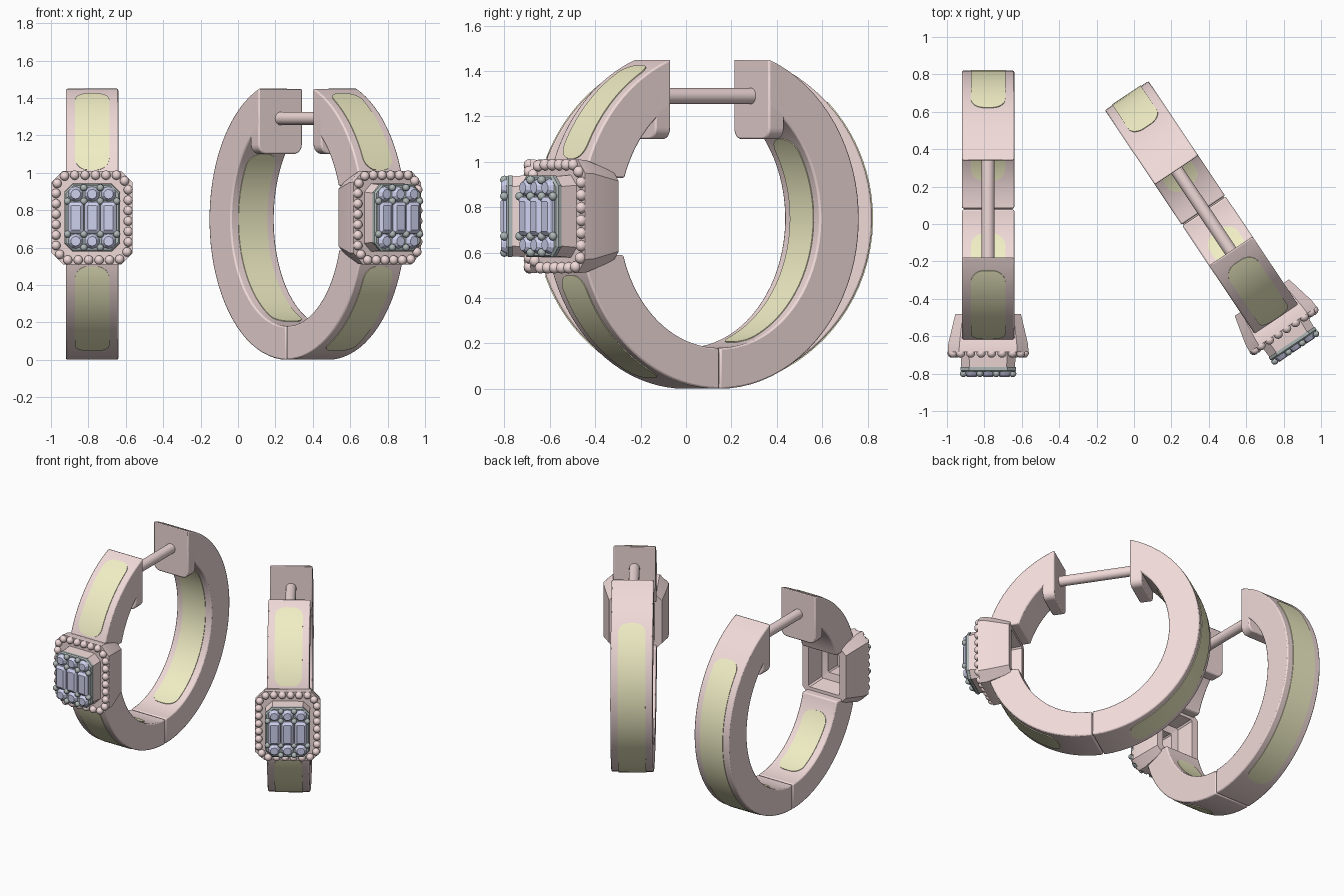
import bpy, bmesh
from math import sin, cos, pi, acos, sqrt, radians
from mathutils import Matrix, Vector

if "Cube" in bpy.data.objects:
    bpy.data.objects.remove(bpy.data.objects["Cube"])

def material(name, rgb):
    m = bpy.data.materials.new(name)
    m.diffuse_color = (*rgb, 1)
    m.use_nodes = True
    m.node_tree.nodes["Principled BSDF"].inputs["Base Color"].default_value = m.diffuse_color
    return m

ROSE = material("rose_metal", (0.87, 0.70, 0.69))
INLAY = material("yellow_inlay", (0.88, 0.86, 0.56))
GEM = material("pale_gem", (0.62, 0.64, 0.86))
GREY = material("grey_metal", (0.42, 0.47, 0.47))

# the two earrings: same meshes, second one turned about z
PLACES = {"left": Matrix.Translation((-0.78, 0, 0)),
          "right": Matrix.Translation((0.417, 0.005, 0)) @ Matrix.Rotation(radians(33.8), 4, 'Z')}
CY, CZ = 0.08, 0.75            # ring centre
OUT, INN = (0.74, 0.75), (0.53, 0.57)   # outer and inner radii
HW = 0.14                      # half band width
ZH = 0.76                      # height of the gem head


def add(name, bm, mat, bevel=0, angle=30):
    bmesh.ops.recalc_face_normals(bm, faces=bm.faces)
    me = bpy.data.meshes.new(name)
    bm.to_mesh(me)
    bm.free()
    me.materials.append(mat)
    me.shade_smooth()
    me.set_sharp_from_angle(angle=radians(angle))
    for side, mx in PLACES.items():
        ob = bpy.data.objects.new(f"{side}_{name}", me)
        bpy.context.collection.objects.link(ob)
        ob.matrix_world = mx
        if bevel:
            b = ob.modifiers.new("bevel", 'BEVEL')
            b.width, b.segments = bevel, 2
            b.limit_method, b.angle_limit = 'ANGLE', radians(50)


def loft(bm, loops):
    rows = [[bm.verts.new(p) for p in lp] for lp in loops]
    n = len(rows[0])
    for a, b in zip(rows, rows[1:]):
        for i in range(n):
            j = (i + 1) % n
            bm.faces.new((a[i], a[j], b[j], b[i]))
    bm.faces.new(rows[0][::-1])
    bm.faces.new(rows[-1])


def on_ring(t, radii, off=0):
    return CY - (radii[0] + off) * cos(t), CZ + (radii[1] + off) * sin(t)


def octagon(y, hx, hz, c, x=0, z=0):
    pts = [(hx, hz - c), (hx - c, hz), (c - hx, hz), (-hx, hz - c),
           (-hx, c - hz), (c - hx, -hz), (hx - c, -hz), (hx, c - hz)]
    return [(x + px, y, ZH + z + pz) for px, pz in pts]


# ring arcs, with separate end angles on outer and inner curve
def arc(name, o0, o1, i0, i1, n):
    bm = bmesh.new()
    loops = []
    for k in range(n + 1):
        u = k / n
        yo, zo = on_ring(o0 + (o1 - o0) * u, OUT)
        yi, zi = on_ring(i0 + (i1 - i0) * u, INN)
        loops.append([(-HW, yo, zo), (HW, yo, zo), (HW, yi, zi), (-HW, yi, zi)])
    loft(bm, loops)
    add(name, bm, ROSE, 0.008)

to, ti = acos(0.26 / OUT[0]), acos(0.26 / INN[0])
arc("ring_front_upper", 0.24, to, 0.32, ti, 14)
arc("ring_front_lower", -0.215, -pi / 2 + 0.004, -0.285, -pi / 2 + 0.006, 20)
arc("ring_back", pi - to, 1.5 * pi - 0.004, pi - ti, 1.5 * pi - 0.006, 36)

# hinge pin at the bottom
def rod(bm, a, b, r, seg=20):
    a, b = Vector(a), Vector(b)
    mx = Matrix.Translation((a + b) / 2) @ (b - a).to_track_quat('Z', 'Y').to_matrix().to_4x4()
    bmesh.ops.create_cone(bm, cap_ends=True, segments=seg, radius1=r, radius2=r,
                          depth=(b - a).length, matrix=mx)

bm = bmesh.new()
rod(bm, (-HW + 0.01, CY, 0.09), (HW - 0.01, CY, 0.09), 0.07)
add("hinge_pin", bm, ROSE)

# closing post
bm = bmesh.new()
rod(bm, (0, -0.24, 1.29), (0, 0.40, 1.29), 0.035)
add("closing_post", bm, ROSE)

# hanging clasp tabs with rounded lower corners
for name, y0, y1 in (("front_clasp_tab", -0.262, -0.18), ("back_clasp_tab", 0.34, 0.422)):
    r, prof = 0.05, [(-HW, 1.39), (HW, 1.39)]
    for cx, a0 in ((HW - r, 0), (r - HW, -pi / 2)):
        prof += [(cx + r * cos(a0 - k * pi / 10), 1.10 + r + r * sin(a0 - k * pi / 10)) for k in range(6)]
    bm = bmesh.new()
    loft(bm, [[(x, y, z) for x, z in prof] for y in (y0, y1)])
    add(name, bm, ROSE, 0.008)


# yellow inlay strips with rounded ends
def inlay(name, radii, t0, t1, sign):
    bm = bmesh.new()
    loops, n, r, hw = [], 40, 0.07, 0.092
    length = abs(t1 - t0) * sum(radii) / 2
    for k in range(n + 1):
        u = (1 - cos(pi * k / n)) / 2
        t = t0 + (t1 - t0) * u
        d = min(u, 1 - u) * length
        w = hw - r + sqrt(max(0, r * r - max(0, r - d) ** 2))
        ya, za = on_ring(t, radii, 0.004 * sign)
        yb, zb = on_ring(t, radii, -0.012 * sign)
        loops.append([(-w, ya, za), (w, ya, za), (w, yb, zb), (-w, yb, zb)])
    loft(bm, loops)
    add(name, bm, INLAY)

inlay("inlay_front_upper", OUT, 0.36, 1.11, 1)
inlay("inlay_front_lower", OUT, -0.34, -1.2, 1)
inlay("inlay_back_outer", OUT, 2.39, pi + 1.25, 1)
inlay("inlay_back_inner", INN, 2.48, pi + 1.28, -1)
inlay("inlay_front_inner", INN, -0.45, -1.32, -1)

# gem head: hollow back, flared octagonal frame, raised basket
bm = bmesh.new()
loft(bm, [octagon(*s) for s in (
    (-0.73, 0.065, 0.08, 0.008), (-0.62, 0.065, 0.08, 0.008),
    (-0.61, 0.11, 0.13, 0.01), (-0.48, 0.125, 0.148, 0.01),
    (-0.48, 0.175, 0.195, 0.04), (-0.64, 0.213, 0.248, 0.06),
    (-0.685, 0.216, 0.25, 0.06), (-0.685, 0.148, 0.182, 0.045),
    (-0.775, 0.143, 0.175, 0.045))])
add("head_frame", bm, ROSE, angle=20)

# beaded border around the frame
bm = bmesh.new()
path = [Vector(p) for p in octagon(-0.69, 0.193, 0.227, 0.05)]
path.append(path[0])
total = sum((b - a).length for a, b in zip(path, path[1:]))
count = 28
for k in range(count):
    d = total * (k + 0.5) / count
    for a, b in zip(path, path[1:]):
        seg = (b - a).length
        if d <= seg:
            bmesh.ops.create_uvsphere(bm, u_segments=14, v_segments=10, radius=0.025,
                                      matrix=Matrix.Translation(a.lerp(b, d / seg)))
            break
        d -= seg
add("bead_border", bm, ROSE, angle=60)

# grey setting plate under the stones
bm = bmesh.new()
loft(bm, [octagon(-0.765, 0.148, 0.18, 0.045), octagon(-0.782, 0.148, 0.18, 0.045),
          octagon(-0.79, 0.14, 0.172, 0.042)])
add("setting_plate", bm, GREY)

# three step-cut baguettes
bm = bmesh.new()
for x in (-0.088, 0, 0.088):
    loft(bm, [octagon(y, hx, hz, 0.003, x) for y, hx, hz in (
        (-0.78, 0.042, 0.084), (-0.803, 0.042, 0.084), (-0.817, 0.025, 0.066))])
add("baguette_stones", bm, GEM, angle=5)

# two rows of round faceted stones
bm = bmesh.new()
for x in (-0.088, 0, 0.088):
    for z in (-0.126, 0.126):
        mx = Matrix.Translation((x, -0.798, ZH + z)) @ Matrix.Rotation(pi / 2, 4, 'X')
        bmesh.ops.create_cone(bm, cap_ends=True, segments=10, radius1=0.045, radius2=0.026,
                              depth=0.032, matrix=mx)
add("round_stones", bm, GEM, angle=5)

# grey prong beads between the stones
bm = bmesh.new()
for s in (-1, 1):
    for x, z in ((-0.044, 0.16), (0.044, 0.16), (-0.132, 0.088), (-0.044, 0.088),
                 (0.044, 0.088), (0.132, 0.088)):
        bmesh.ops.create_uvsphere(bm, u_segments=12, v_segments=8, radius=0.019,
                                  matrix=Matrix.Translation((x, -0.8, ZH + s * z)))
add("prong_beads", bm, GREY, angle=60)
